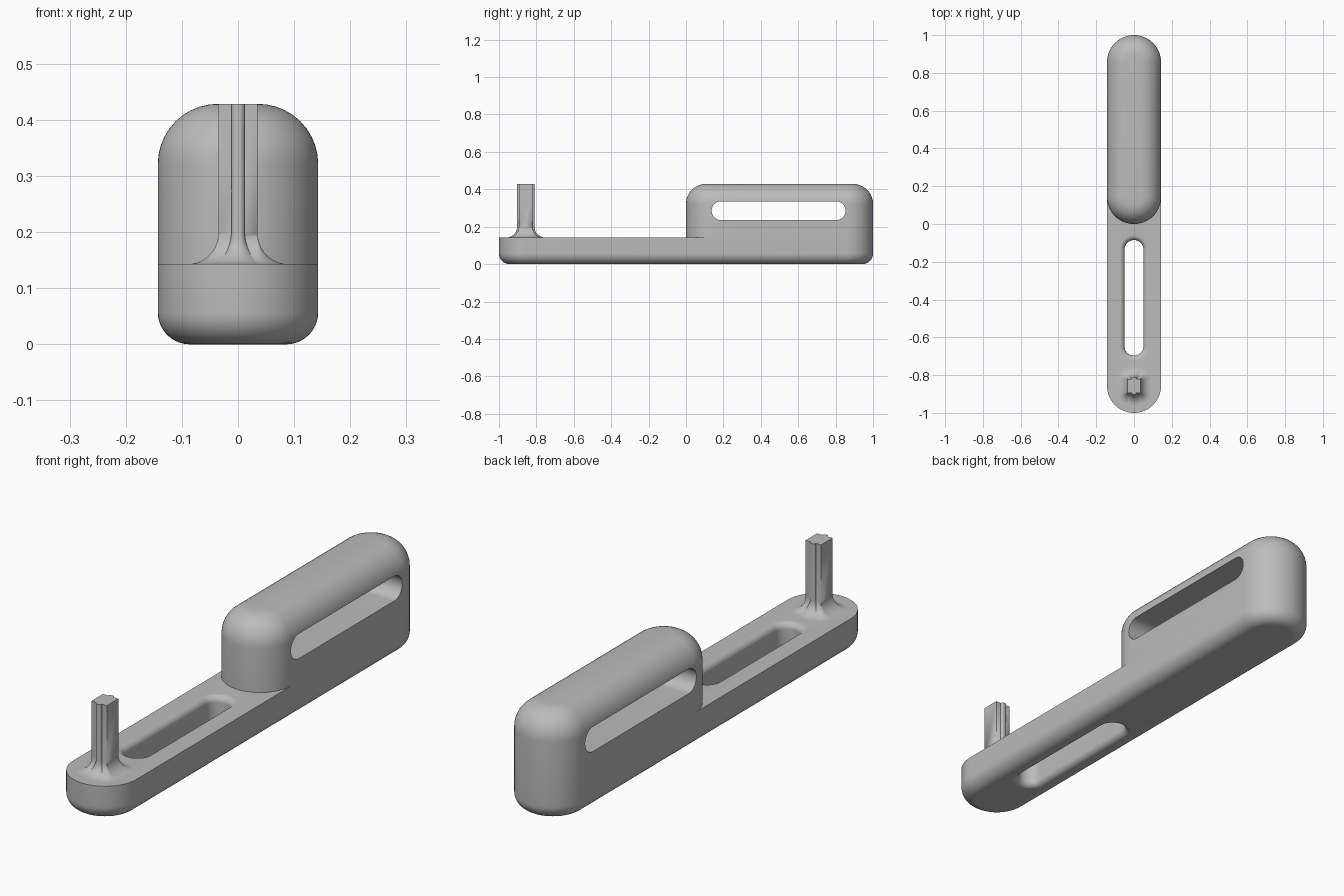
import bpy, bmesh
from math import sin, cos, pi, radians
from mathutils import Vector, Matrix

cube = bpy.data.objects.get("Cube")
if cube:
    bpy.data.objects.remove(cube, do_unlink=True)

grey = bpy.data.materials.new("plain grey")
grey.use_nodes = True
COLOR = (0.5, 0.5, 0.5, 1)
grey.diffuse_color = COLOR
grey.node_tree.nodes["Principled BSDF"].inputs["Base Color"].default_value = COLOR

UNIT = 1 / 7          # half width of the bar and its thickness
TOP = 3 * UNIT        # overall height
STEPS = 10


def loft(name, hx, hy, radius, profile, location, turn=None, corner_steps=16):
    """Rounded rectangle stacked through (outward offset, height) pairs."""
    bm = bmesh.new()
    rings = []
    for offset, z in profile:
        ring = []
        for quarter, (sx, sy) in enumerate([(1, 1), (-1, 1), (-1, -1), (1, -1)]):
            for i in range(corner_steps + 1):
                a = (quarter + i / corner_steps) * pi / 2
                r = radius + offset
                ring.append(bm.verts.new((sx * (hx - radius) + r * cos(a),
                                          sy * (hy - radius) + r * sin(a), z)))
        rings.append(ring)
    for low, high in zip(rings, rings[1:]):
        for i in range(len(low)):
            j = (i + 1) % len(low)
            bm.faces.new((low[i], low[j], high[j], high[i]))
    bm.faces.new(list(reversed(rings[0])))
    bm.faces.new(rings[-1])
    bmesh.ops.remove_doubles(bm, verts=bm.verts, dist=1e-5)
    bmesh.ops.recalc_face_normals(bm, faces=bm.faces)
    if turn:
        bm.transform(turn)
    bm.transform(Matrix.Translation(Vector(location)))
    mesh = bpy.data.meshes.new(name)
    bm.to_mesh(mesh)
    bm.free()
    mesh.materials.append(grey)
    obj = bpy.data.objects.new(name, mesh)
    bpy.context.collection.objects.link(obj)
    return obj


def flare(r, z, up=1):
    """Concave fillet spreading out to radius r at height z."""
    return [(r * (1 - sin(a)), z + up * r * (1 - cos(a)))
            for a in (i / STEPS * pi / 2 for i in range(STEPS + 1))]


def rounding(r, z, up=1):
    """Convex rounding that starts flat at height z."""
    return [(-r * (1 - sin(a)), z + up * r * (1 - cos(a)))
            for a in (i / STEPS * pi / 2 for i in range(STEPS + 1))]


def activate(obj):
    bpy.ops.object.select_all(action='DESELECT')
    obj.select_set(True)
    bpy.context.view_layer.objects.active = obj


def cut(obj, cutter):
    mod = obj.modifiers.new("slot", 'BOOLEAN')
    mod.operation = 'DIFFERENCE'
    mod.solver = 'EXACT'
    mod.object = cutter
    activate(obj)
    bpy.ops.object.modifier_apply(modifier=mod.name)
    bpy.data.objects.remove(cutter, do_unlink=True)


# Long bar with a rounded underside
base = loft("base_bar", UNIT, 1, UNIT,
            rounding(0.057, 0) + [(0, UNIT)], (0, 0, 0))

# Slot through the bar, softened at both rims
RIM = 0.025
slot = loft("base_slot_cutter", 0.05, 0.306, 0.05,
            [(RIM, -0.02)] + flare(RIM, 0)
            + flare(RIM, UNIT, -1)[::-1] + [(RIM, UNIT + 0.02)],
            (0, -0.391, 0))
cut(base, slot)

# Raised block with a rounded top
block = loft("raised_block", UNIT, 0.5, UNIT,
             [(0, UNIT)] + rounding(0.107, TOP, -1)[::-1], (0, 0.5, 0))

# Slot running sideways through the block
side_slot = loft("block_slot_cutter", 0.05, 0.358, 0.05,
                 [(0, -0.3), (0, 0.3)], (0, 0.495, 2 * UNIT),
                 Matrix.Rotation(radians(90), 4, 'Y'))
cut(block, side_slot)

# Upright post with a narrow rib front and back, both flaring into the bar
post_profile = flare(0.055, UNIT) + [(0, TOP)]
post = loft("post", 0.035, 0.037, 0, post_profile, (0, -0.857, 0), corner_steps=8)
rib = loft("post_rib", 0.012, 0.047, 0.009, post_profile, (0, -0.857, 0), corner_steps=8)

for obj in (base, block, post, rib):
    activate(obj)
    bpy.ops.object.shade_smooth_by_angle(angle=radians(35))
